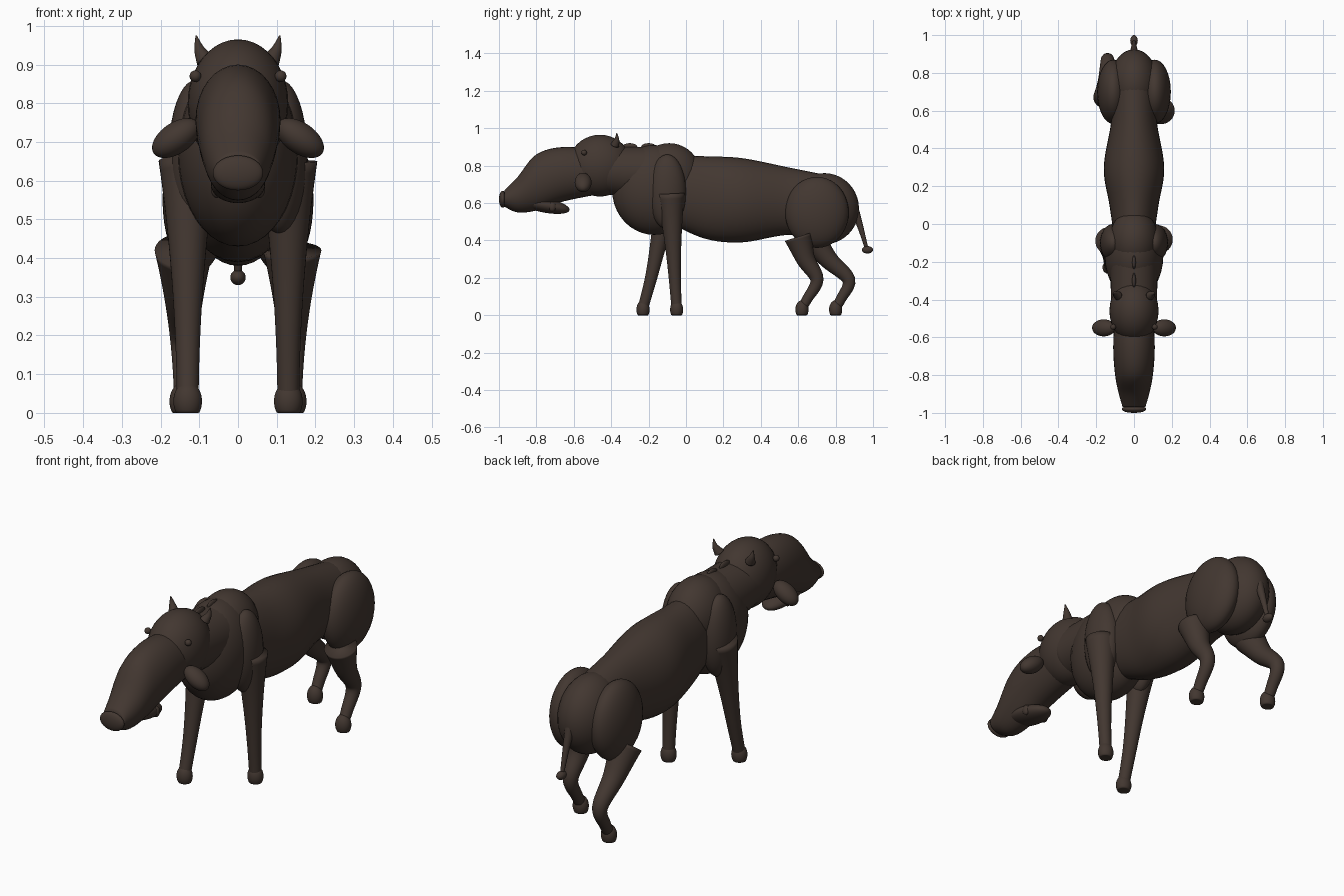
import bpy, bmesh, math
from mathutils import Vector, Matrix, Euler

cube = bpy.data.objects.get("Cube")
if cube:
    bpy.data.objects.remove(cube)

hide = bpy.data.materials.new("dark brown hide")
hide.use_nodes = True
hide.diffuse_color = (.055, .038, .03, 1)
shader = hide.node_tree.nodes["Principled BSDF"]
shader.inputs["Base Color"].default_value = hide.diffuse_color
shader.inputs["Roughness"].default_value = .8


def finish(name, bm):
    bmesh.ops.recalc_face_normals(bm, faces=bm.faces)
    mesh = bpy.data.meshes.new(name)
    bm.to_mesh(mesh)
    bm.free()
    mesh.materials.append(hide)
    for polygon in mesh.polygons:
        polygon.use_smooth = True
    part = bpy.data.objects.new(name, mesh)
    bpy.context.collection.objects.link(part)


def smooth_path(rows, steps=6):
    """Catmull-Rom interpolation through vectors of any size."""
    last = len(rows) - 1
    result = []
    for i in range(last):
        before, start, end, after = (Vector(rows[min(max(j, 0), last)])
                                     for j in range(i - 1, i + 3))
        leave, arrive = (end - before) / 2, (after - start) / 2
        for step in range(steps):
            t = step / steps
            bend = 3 * (end - start) - 2 * leave - arrive
            twist = 2 * (start - end) + leave + arrive
            result.append(start + t * (leave + t * (bend + t * twist)))
    return result + [Vector(rows[last])]


def loft(name, centres, widths, heights, upright=False, sides=32):
    """Skin elliptical rings, either across the path or all facing the front."""
    bm = bmesh.new()
    rings = []
    last = len(centres) - 1
    for i, centre in enumerate(centres):
        along = Vector((0, 1, 0))
        if not upright:
            along = (centres[min(i + 1, last)] - centres[max(i - 1, 0)]).normalized()
        across = Vector((1, 0, 0))
        across = (across - along * across.dot(along)).normalized()
        rise = along.cross(across)
        ring = []
        for k in range(sides):
            angle = math.tau * k / sides
            offset = across * widths[i] * math.cos(angle) + rise * heights[i] * math.sin(angle)
            ring.append(bm.verts.new(centre + offset))
        rings.append(ring)
    for ring, following in zip(rings, rings[1:]):
        for k in range(sides):
            n = (k + 1) % sides
            bm.faces.new((ring[k], ring[n], following[n], following[k]))
    bm.faces.new(rings[0])
    bm.faces.new(rings[-1])
    finish(name, bm)


def body(name, rows):
    """Rows of y, top, bottom and half width along the centre line."""
    path = smooth_path(rows)
    loft(name,
         [Vector((0, y, (top + bottom) / 2)) for y, top, bottom, width in path],
         [width for y, top, bottom, width in path],
         [(top - bottom) / 2 for y, top, bottom, width in path], upright=True)


def limb(name, joints, radius):
    """Round limb whose radius is a function of its height."""
    path = smooth_path(joints)
    radii = [radius(point.z) for point in path]
    loft(name, path, radii, radii)


def ball(name, centre, radii, turn=(0, 0, 0)):
    """Ellipsoid that is flattened where it meets the ground."""
    bm = bmesh.new()
    bmesh.ops.create_uvsphere(bm, u_segments=32, v_segments=20, radius=1)
    place = Matrix.LocRotScale(Vector(centre), Euler(turn), Vector(radii))
    bmesh.ops.transform(bm, matrix=place, verts=bm.verts)
    for vert in bm.verts:
        vert.co.z = max(vert.co.z, 0)
    finish(name, bm)


# Trunk: barrel, deep chest, humped withers and round rump
body("torso", [(-.1, .86, .5, .1), (.1, .85, .41, .13), (.3, .84, .39, .16),
               (.55, .79, .43, .12), (.75, .75, .4, .12)])
ball("chest", (0, -.17, .67), (.155, .225, .24))
ball("withers", (0, -.09, .75), (.13, .17, .17))
ball("rump", (0, .74, .57), (.13, .185, .19))
body("neck", [(-.45, .9, .65, .12), (-.1, .9, .6, .13)])

# Head: domed skull, drooping muzzle, jaw and flat snout
ball("skull", (0, -.46, .8), (.13, .17, .165))
body("muzzle", [(-.45, .88, .65, .1), (-.65, .9, .61, .11), (-.8, .86, .56, .1),
                (-.9, .74, .55, .08), (-.97, .67, .58, .06)])
ball("lower_jaw", (0, -.76, .59), (.07, .14, .04), turn=(-.2, 0, 0))
ball("snout_disc", (0, -.98, .62), (.065, .02, .045))

# Thin tail with a tuft
limb("tail", [(0, .89, .6), (0, .93, .48), (0, .965, .36)], lambda z: z * z / 14)
ball("tail_tuft", (0, .97, .35), (.02, .03, .02))

# Nape bristles
for y in (-.3, -.2):
    ball("nape_bristle", (0, y, .9), (.01, .04, .02))


def hoof(name, x, y):
    ball(name, (x, y, .03), (.037, .035, .05))


# Paired parts, with the right front leg forward and the right hind leg back
hind_heights = (.42, .3, .19, .09, .04)
stances = {
    "left": (1, -.08, -.05, (.6, .64, .7, .65, .62)),
    "right": (-1, -.1, -.23, (.67, .76, .87, .83, .8)),
}
for name, (side, shoulder, front_foot, hind_line) in stances.items():
    x = side * .13

    # Face
    ball(f"{name}_eye", (side * .11, -.545, .87), (.015, .015, .015))
    ball(f"{name}_jaw_wart", (side * .055, -.715, .58), (.015, .02, .025))
    ball(f"{name}_cheek_flap", (side * .16, -.55, .71), (.07, .045, .04),
         turn=(0, side * .6, 0))
    ear_tip = (side * .108, -.37, .975)
    limb(f"{name}_ear", [(side * .085, -.38, .91), (side * .1, -.37, .94), ear_tip],
         lambda z: (.98 - z) / 3)

    # Front leg, thickening towards the shoulder
    ball(f"{name}_shoulder", (side * .11, -.1, .66), (.07, .1, .2))
    stride = front_foot - shoulder
    limb(f"{name}_front_leg",
         [(x, shoulder + stride * (1 - z / .6), z) for z in (.65, .4, .2)]
         + [(x, front_foot, .04)],
         lambda z: .028 + z * z / 9)
    hoof(f"{name}_front_hoof", x, front_foot)

    # Hind leg, bent at the hock
    ball(f"{name}_haunch", (side * .11, .7, .55), (.085, .17, .19))
    limb(f"{name}_hind_leg",
         [(side * .14, y, z) for y, z in zip(hind_line, hind_heights)],
         lambda z: .025 + z * z / 3.5)
    hoof(f"{name}_hind_hoof", side * .14, hind_line[-1])
